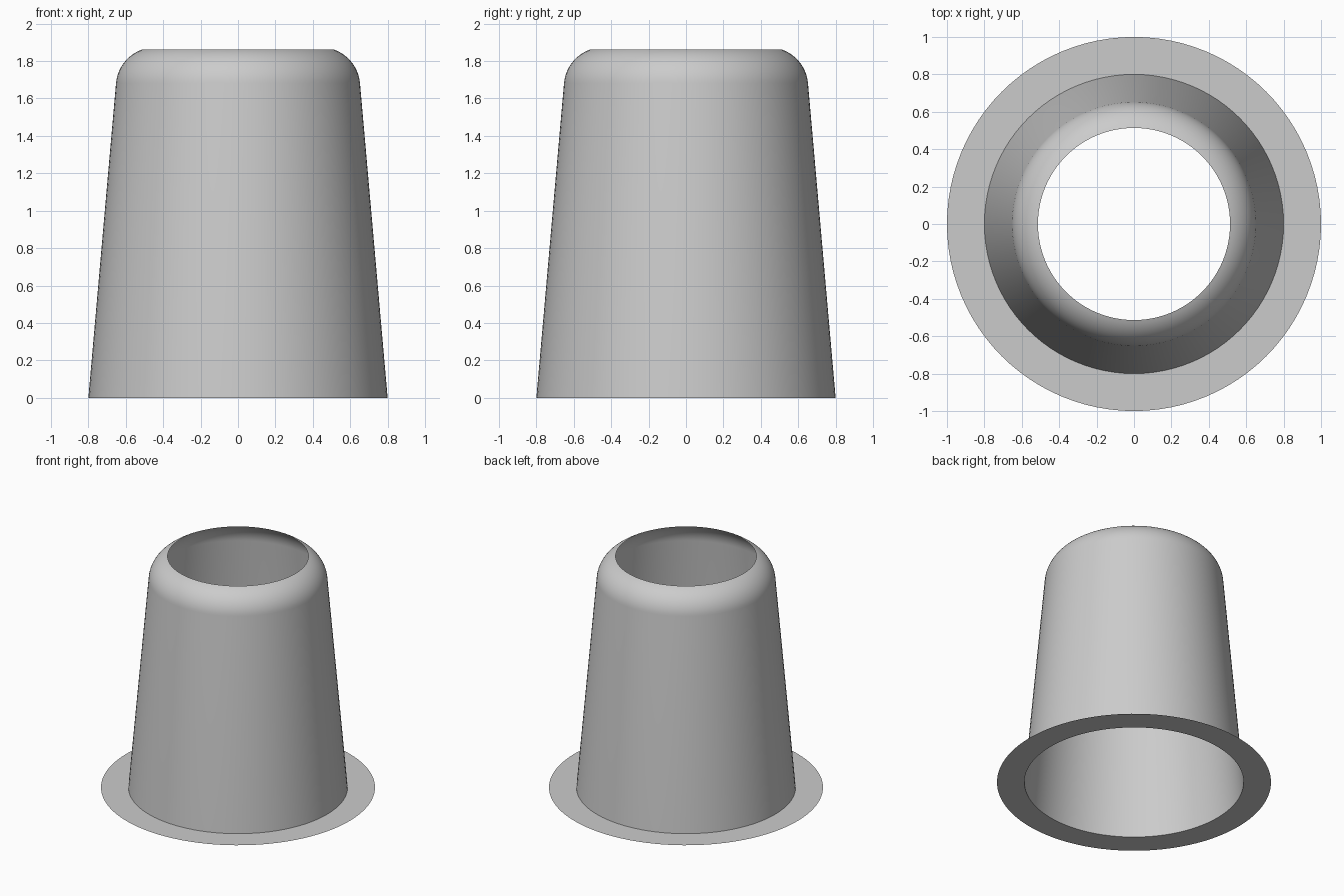
import bpy, bmesh
from math import cos, sin, radians, tau

SEGMENTS = 96

cube = bpy.data.objects.get("Cube")
if cube:
    bpy.data.objects.remove(cube, do_unlink=True)

grey = bpy.data.materials.new("plain grey")
grey.use_nodes = True
grey.diffuse_color = (0.6, 0.6, 0.6, 1)
grey.node_tree.nodes["Principled BSDF"].inputs["Base Color"].default_value = grey.diffuse_color


def lathe(name, profile):
    """Revolve an open (radius, height) profile into a thin shell facing outward and up."""
    bm = bmesh.new()
    verts = [bm.verts.new((r, 0, z)) for r, z in profile]
    edges = [bm.edges.new(pair) for pair in zip(verts, verts[1:])]
    bmesh.ops.spin(bm, geom=verts + edges, cent=(0, 0, 0), axis=(0, 0, 1),
                   angle=tau, steps=SEGMENTS, use_merge=True)
    bmesh.ops.remove_doubles(bm, verts=bm.verts, dist=0.0001)
    bm.normal_update()
    flipped = []
    for f in bm.faces:
        c = f.calc_center_median()
        if f.normal.x * c.x + f.normal.y * c.y + f.normal.z < 0:
            flipped.append(f)
    bmesh.ops.reverse_faces(bm, faces=flipped)
    mesh = bpy.data.meshes.new(name)
    bm.to_mesh(mesh)
    bm.free()
    mesh.materials.append(grey)
    obj = bpy.data.objects.new(name, mesh)
    bpy.context.collection.objects.link(obj)
    bpy.ops.object.select_all(action='DESELECT')
    obj.select_set(True)
    bpy.context.view_layer.objects.active = obj
    bpy.ops.object.shade_smooth_by_angle(angle=radians(30))
    return obj


# Flat ring around the foot
lathe("base_flange", [(1.0, 0), (0.8, 0)])

# Tapered wall with a rounded shoulder that stops at the open top
radius, start, end, steps = 0.209, 5, 70.5, 14
centre_r, centre_z = 0.444, 1.664
shoulder = []
for i in range(steps + 1):
    a = radians(start + (end - start) * i / steps)
    shoulder.append((centre_r + radius * cos(a), centre_z + radius * sin(a)))
lathe("tapered_sleeve", [(0.8, 0)] + shoulder)
